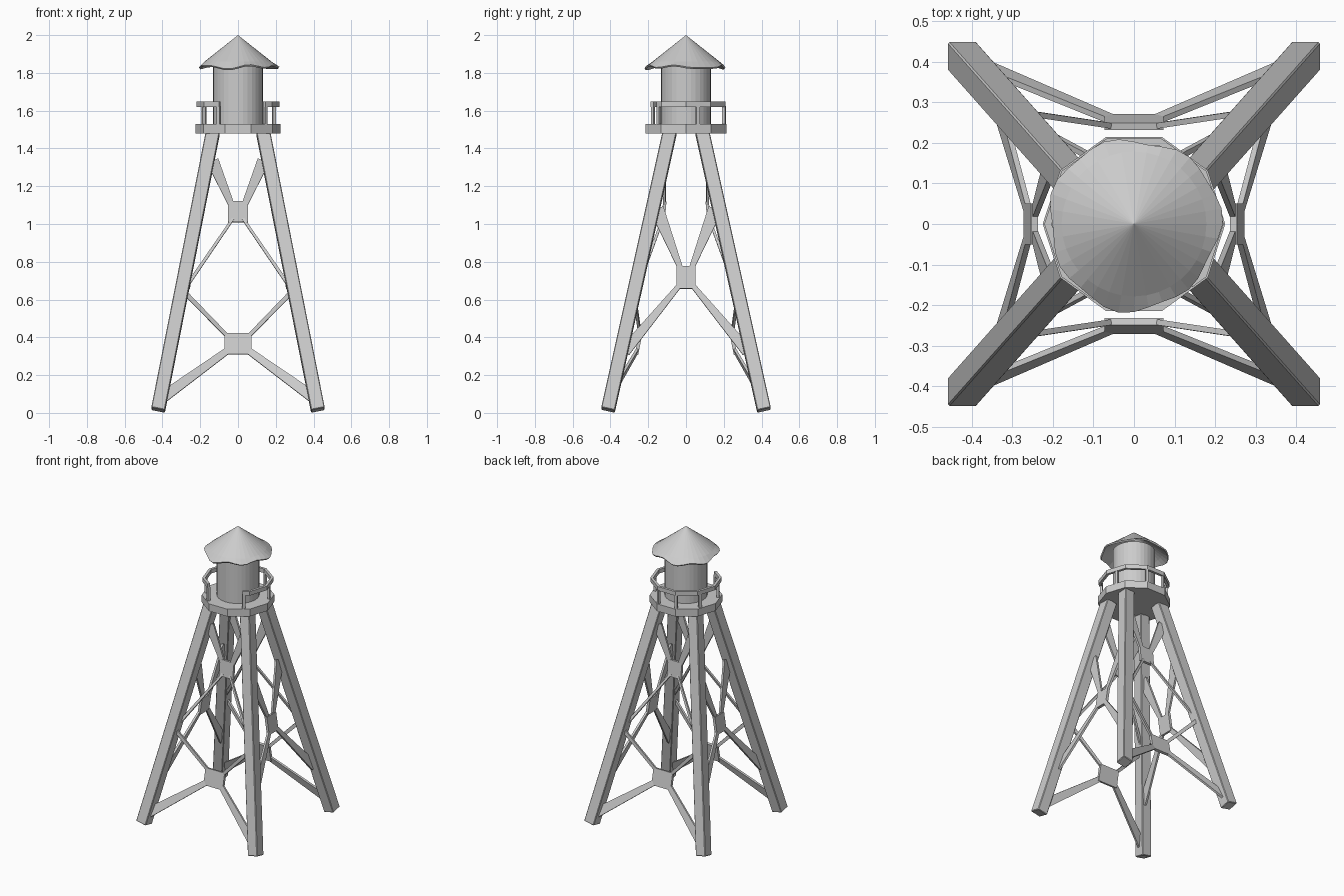
import bpy, bmesh, math
from mathutils import Vector

if "Cube" in bpy.data.objects:
    bpy.data.objects.remove(bpy.data.objects["Cube"])

grey = bpy.data.materials.new("pale_grey")
grey.diffuse_color = (0.6, 0.6, 0.6, 1)
grey.use_nodes = True
grey.node_tree.nodes["Principled BSDF"].inputs["Base Color"].default_value = grey.diffuse_color


def make(name, bm):
    bmesh.ops.recalc_face_normals(bm, faces=bm.faces[:])
    me = bpy.data.meshes.new(name)
    bm.to_mesh(me)
    bm.free()
    me.materials.append(grey)
    ob = bpy.data.objects.new(name, me)
    bpy.context.collection.objects.link(ob)
    return ob


def loft(bm, a, b):
    """Closed prism between two equal rings of points."""
    va = [bm.verts.new(p) for p in a]
    vb = [bm.verts.new(p) for p in b]
    n = len(va)
    for i in range(n):
        j = (i + 1) % n
        bm.faces.new((va[i], va[j], vb[j], vb[i]))
    bm.faces.new(va[::-1])
    bm.faces.new(vb)


def disc(r, z, n):
    return [(r * math.cos(math.tau * i / n), r * math.sin(math.tau * i / n), z) for i in range(n)]


def strap(bm, p, q, w0, w1, normal, t=0.014):
    """Flat tapered bar from p to q."""
    p, q, n = Vector(p), Vector(q), Vector(normal)
    d = (q - p).normalized()
    side = d.cross(n).normalized()
    up = side.cross(d).normalized() * t / 2
    ring = lambda c, w: [c + side * w / 2 + up, c - side * w / 2 + up,
                         c - side * w / 2 - up, c + side * w / 2 - up]
    loft(bm, ring(p, w0), ring(q, w1))


# Four splayed legs with ends cut square to the leg axis
h = 0.036
for sx in (-1, 1):
    for sy in (-1, 1):
        bm = bmesh.new()
        rings = []
        for cx, cy, cz in ((0.423, 0.413, 0.0153), (0.132, 0.085, 1.49)):
            rings.append([(sx * (cx + a * h), sy * (cy + b * h), cz + 0.2 * a * h + 0.222 * b * h)
                          for a, b in ((-1, -1), (1, -1), (1, 1), (-1, 1))])
        loft(bm, *rings)
        leg = make("%s_%s_leg" % ("front" if sy < 0 else "back", "left" if sx < 0 else "right"), bm)
        bv = leg.modifiers.new("soft_edges", 'BEVEL')
        bv.width, bv.segments = 0.004, 1

# Front and back bracing: two gusset plates, each with four straps
for s, nm in ((-1, "front"), (1, "back")):
    bm = bmesh.new()
    n = (0, s, 0.2)
    strap(bm, (0, s * 0.262, 0.31), (0, s * 0.24, 0.42), 0.145, 0.145, n, 0.018)
    strap(bm, (0, s * 0.122, 1.01), (0, s * 0.112, 1.12), 0.104, 0.104, n, 0.018)
    for m in (-1, 1):
        strap(bm, (m * 0.055, s * 0.258, 0.33), (m * 0.395, s * 0.40, 0.085), 0.035, 0.06, n)
        strap(bm, (m * 0.055, s * 0.242, 0.405), (m * 0.275, s * 0.275, 0.63), 0.02, 0.024, n)
        strap(bm, (m * 0.03, s * 0.114, 1.09), (m * 0.135, s * 0.114, 1.335), 0.03, 0.065, n)
        strap(bm, (m * 0.025, s * 0.122, 1.03), (m * 0.265, s * 0.25, 0.68), 0.014, 0.018, n)
    make(nm + "_bracing", bm)

# Side bracing: one gusset plate with four straps
for s, nm in ((-1, "left"), (1, "right")):
    bm = bmesh.new()
    n = (s, 0, 0.2)
    strap(bm, (s * 0.263, 0, 0.658), (s * 0.245, 0, 0.775), 0.1, 0.1, n, 0.018)
    for m in (-1, 1):
        strap(bm, (s * 0.262, m * 0.035, 0.675), (s * 0.345, m * 0.325, 0.325), 0.026, 0.06, n)
        strap(bm, (s * 0.245, m * 0.027, 0.76), (s * 0.205, m * 0.155, 1.08), 0.026, 0.075, n)
    make(nm + "_bracing", bm)

# Ten-sided platform
bm = bmesh.new()
loft(bm, disc(0.225, 1.48, 10), disc(0.225, 1.53, 10))
make("platform", bm)

# Tank barrel
bm = bmesh.new()
loft(bm, disc(0.132, 1.52, 32), disc(0.132, 1.86, 32))
make("tank", bm)


# Railing, open at the front
def rail_pt(deg, r):
    """Point on a ten-sided outline."""
    k = (deg % 36) - 18
    rr = r * math.cos(math.radians(18)) / math.cos(math.radians(k))
    return rr * math.cos(math.radians(deg)), rr * math.sin(math.radians(deg))


angles = [-47] + list(range(-36, 217, 36)) + [242]
bm = bmesh.new()
rings = []
for a in angles:
    ring = []
    for r, z in ((0.203, 1.62), (0.221, 1.62), (0.221, 1.648), (0.203, 1.648)):
        ring.append(bm.verts.new((*rail_pt(a, r), z)))
    rings.append(ring)
for p, q in zip(rings, rings[1:]):
    for i in range(4):
        j = (i + 1) % 4
        bm.faces.new((p[i], p[j], q[j], q[i]))
bm.faces.new(rings[0])
bm.faces.new(rings[-1][::-1])
make("railing", bm)

# Railing posts
bm = bmesh.new()
for a in (-45, 18, 72, 108, 150, 205, 240):
    x, y = rail_pt(a, 0.211)
    strap(bm, (x, y, 1.52), (x, y, 1.625), 0.018, 0.018, (x, y, 0), 0.016)
make("railing_posts", bm)

# Conical roof with a ragged, slightly drooping rim
bm = bmesh.new()
N = 36
rows = []
for f in (0.25, 0.85, 1.0):
    row = []
    for i in range(N):
        t = math.tau * i / N
        wob = 0.006 * math.sin(3 * t + 0.6) + 0.006 * math.sin(7 * t + 1.2)
        r = 0.21 * f + (wob if f == 1 else 0)
        z = 2.0 - 0.79 * r + (0.006 * math.sin(5 * t + 2) if f == 1 else 0)
        row.append(bm.verts.new((r * math.cos(t), r * math.sin(t), z)))
    rows.append(row)
tip = bm.verts.new((0, 0, 2.0))
for i in range(N):
    j = (i + 1) % N
    bm.faces.new((tip, rows[0][i], rows[0][j]))
    for a, b in zip(rows, rows[1:]):
        bm.faces.new((a[i], b[i], b[j], a[j]))
roof = make("roof", bm)
sol = roof.modifiers.new("thickness", 'SOLIDIFY')
sol.thickness, sol.offset = 0.01, -1
